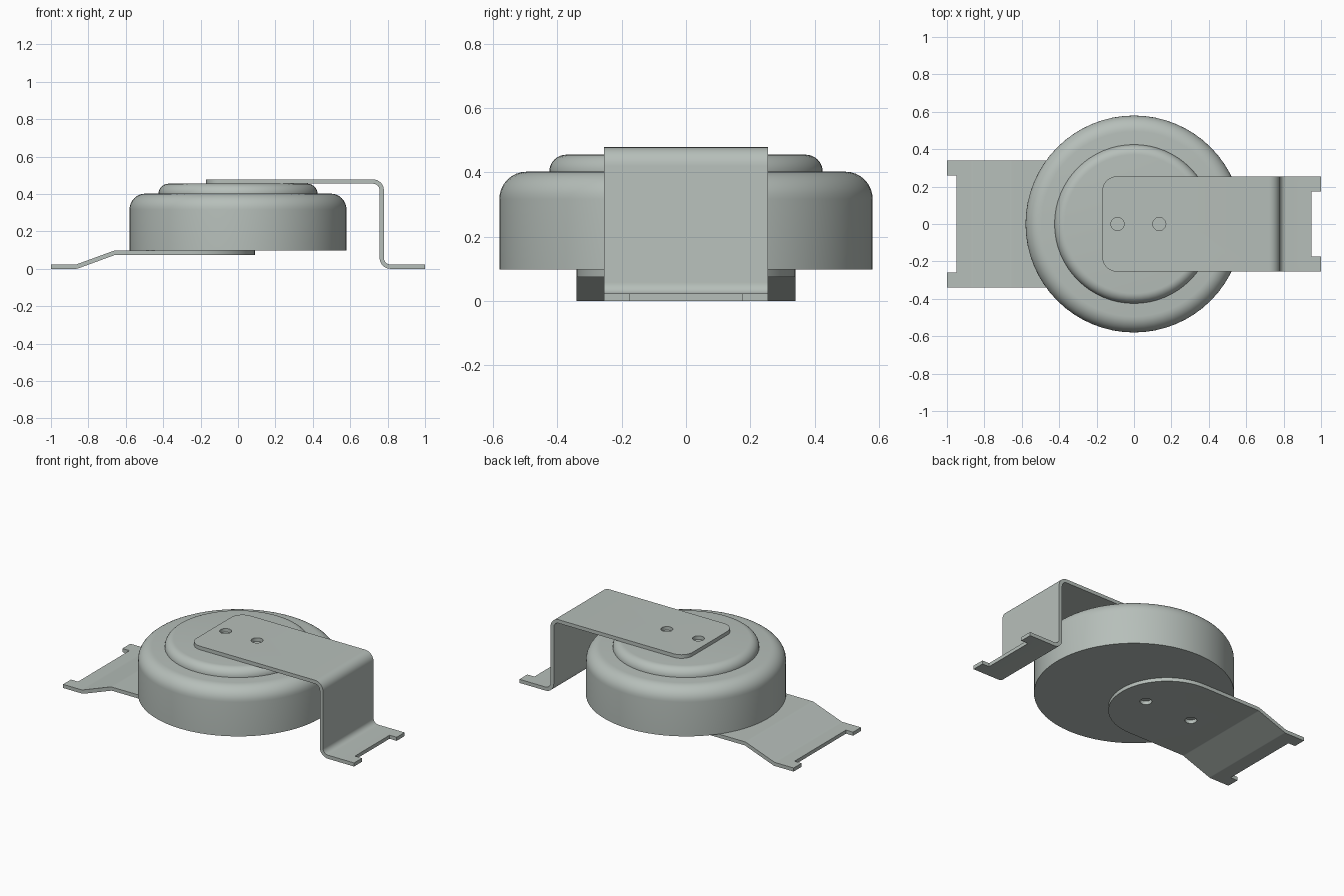
import bpy
import bmesh
from math import pi, tan, cos, sin
from mathutils import Vector, Matrix

cube = bpy.data.objects.get("Cube")
if cube:
    bpy.data.objects.remove(cube, do_unlink=True)

steel = bpy.data.materials.new("grey steel")
steel.use_nodes = True
COLOUR = (0.47, 0.52, 0.49, 1)
steel.diffuse_color = COLOUR
steel.node_tree.nodes["Principled BSDF"].inputs["Base Color"].default_value = COLOUR

T = 0.023  # sheet thickness


def fillet(points, steps=8):
    """Round the corners of a closed outline of (u, v, radius) points."""
    out = []
    for i, (u, v, r) in enumerate(points):
        p = Vector((u, v))
        if not r:
            out.append(p)
            continue
        a = (Vector(points[i - 1][:2]) - p).normalized()
        b = (Vector(points[(i + 1) % len(points)][:2]) - p).normalized()
        half = a.angle(b) / 2
        mid = (a + b).normalized()
        centre = p + mid * (r / sin(half))
        start = p + a * (r / tan(half)) - centre
        end = p + b * (r / tan(half)) - centre
        sweep = start.angle_signed(end)
        for k in range(steps + 1):
            out.append(centre + Matrix.Rotation(-sweep * k / steps, 2) @ start)
    return out


def make_object(name, bm):
    bmesh.ops.recalc_face_normals(bm, faces=bm.faces)
    mesh = bpy.data.meshes.new(name)
    bm.to_mesh(mesh)
    bm.free()
    mesh.materials.append(steel)
    obj = bpy.data.objects.new(name, mesh)
    bpy.context.collection.objects.link(obj)
    return obj


def prism(name, outline, place, depth):
    """Extrude an outline; place maps (u, v) to a point in space."""
    bm = bmesh.new()
    face = bm.faces.new([bm.verts.new(place(p)) for p in outline])
    new = bmesh.ops.extrude_face_region(bm, geom=[face])["geom"]
    bmesh.ops.translate(bm, vec=depth, verts=[g for g in new if isinstance(g, bmesh.types.BMVert)])
    return make_object(name, bm)


def smooth(obj, degrees):
    bpy.ops.object.select_all(action="DESELECT")
    obj.select_set(True)
    bpy.context.view_layer.objects.active = obj
    bpy.ops.object.shade_smooth_by_angle(angle=degrees * pi / 180)


def strap(name, profile, plan, holes):
    """Bent sheet: side profile, trimmed to a plan outline and drilled."""
    obj = prism(name, fillet(profile), lambda p: (p.x, -0.5, p.y), (0, 1, 0))
    cutters = [("INTERSECT", prism("trim", fillet(plan, 20), lambda p: (p.x, p.y, -0.5), (0, 0, 2)))]
    for x in holes:
        ring = [Vector((x + 0.035 * cos(k * pi / 12), 0.035 * sin(k * pi / 12))) for k in range(24)]
        cutters.append(("DIFFERENCE", prism("drill", ring, lambda p: (p.x, p.y, -0.5), (0, 0, 2))))
    for operation, cutter in cutters:
        mod = obj.modifiers.new(operation, "BOOLEAN")
        mod.operation, mod.object, mod.solver = operation, cutter, "EXACT"
    # bake the cuts and drop the cutters
    bpy.context.view_layer.update()
    baked = bpy.data.meshes.new_from_object(obj.evaluated_get(bpy.context.evaluated_depsgraph_get()))
    obj.modifiers.clear()
    obj.data = baked
    for _, cutter in cutters:
        bpy.data.objects.remove(cutter, do_unlink=True)
    smooth(obj, 30)


def turned(name, profile, segments=64):
    """Lathe a profile that starts and ends on the z axis."""
    bm = bmesh.new()
    verts = [bm.verts.new((p.x, 0, p.y)) for p in fillet(profile)]
    edges = [bm.edges.new(pair) for pair in zip(verts, verts[1:])]
    bmesh.ops.spin(bm, geom=verts + edges, cent=(0, 0, 0), axis=(0, 0, 1),
                   angle=2 * pi, steps=segments)
    bmesh.ops.remove_doubles(bm, verts=bm.verts, dist=0.0001)
    smooth(make_object(name, bm), 35)


# Round housing and the raised cap on top of it
turned("housing", [(0, 0.098, 0), (0.58, 0.098, 0), (0.58, 0.402, 0.085), (0, 0.402, 0)])
turned("cap", [(0, 0.40, 0), (0.425, 0.40, 0), (0.425, 0.455, 0.054), (0, 0.455, 0)])

# Upper strap: over the cap, down the side and out to a notched foot
TOP, OUT, IN = 0.478, 0.058, 0.035
strap("upper_strap",
      [(-0.17, TOP - T, 0), (0.78 - T, TOP - T, IN), (0.78 - T, 0, OUT), (1, 0, 0),
       (1, T, 0), (0.78, T, IN), (0.78, TOP, OUT), (-0.17, TOP, 0)],
      [(-0.17, -0.255, 0.08), (1, -0.255, 0), (1, -0.175, 0), (0.95, -0.175, 0),
       (0.95, 0.175, 0), (1, 0.175, 0), (1, 0.255, 0), (-0.17, 0.255, 0.08)],
      [-0.088, 0.135])

# Lower strap: notched foot, ramp and a round-ended tongue under the housing
strap("lower_strap",
      [(-1, 0, 0), (-0.86, 0, 0.04), (-0.655, 0.098 - T, 0.04), (0.2, 0.098 - T, 0),
       (0.2, 0.098, 0), (-0.66, 0.098, 0.04), (-0.865, T, 0.04), (-1, T, 0)],
      [(-1, -0.34, 0), (0.09, -0.34, 0.339), (0.09, 0.34, 0.339), (-1, 0.34, 0),
       (-1, 0.26, 0), (-0.95, 0.26, 0), (-0.95, -0.26, 0), (-1, -0.26, 0)],
      [-0.09, -0.43])
